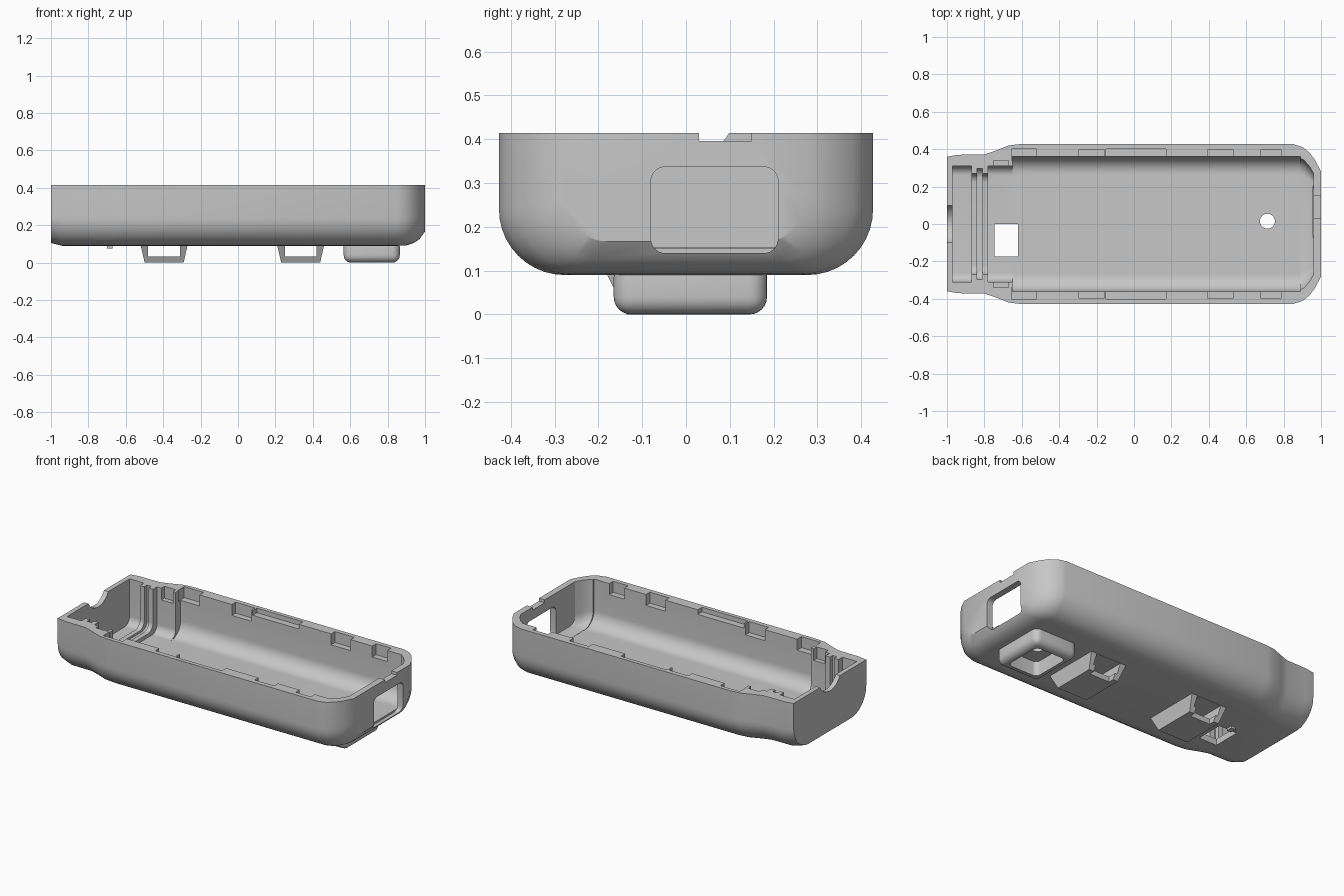
import bpy, bmesh
from math import sin, cos, pi
from mathutils import Matrix

old = bpy.data.objects.get("Cube")
if old:
    bpy.data.objects.remove(old, do_unlink=True)

grey = bpy.data.materials.new("plain grey plastic")
grey.use_nodes = True
GREY = (0.57, 0.57, 0.57, 1)
grey.diffuse_color = GREY
grey.node_tree.nodes["Principled BSDF"].inputs["Base Color"].default_value = GREY

TOP, FLOOR, OVER = 0.414, 0.13, 0.6


def finish(bm, name):
    bmesh.ops.recalc_face_normals(bm, faces=bm.faces[:])
    mesh = bpy.data.meshes.new(name)
    bm.to_mesh(mesh)
    bm.free()
    mesh.materials.append(grey)
    obj = bpy.data.objects.new(name, mesh)
    bpy.context.collection.objects.link(obj)
    return obj


def trough(name, sections, top, steps=10):
    """Loft of round-cornered U sections (x, half width, bottom, radius) along x."""
    bm = bmesh.new()
    rings = []
    for x, w, zb, r in sections:
        half = [(w, top)]
        for i in range(steps + 1):
            a = pi / 2 * i / steps
            half.append((w - r + r * cos(a), zb + r - r * sin(a)))
        pts = half + [(-y, z) for y, z in reversed(half)]
        rings.append([bm.verts.new((x, y, z)) for y, z in pts])
    n = len(rings[0])
    for a, b in zip(rings, rings[1:]):
        for i in range(n):
            j = (i + 1) % n
            bm.faces.new((a[i], a[j], b[j], b[i]))
    bm.faces.new(rings[0])
    bm.faces.new(rings[-1])
    return finish(bm, name)


def box(name, x, y, z, bevel=0, axis=None, taper=(1, 1)):
    """Box from ranges; bevel all edges or only those along one axis; taper narrows the bottom."""
    bm = bmesh.new()
    bmesh.ops.create_cube(bm, size=1)
    for v in bm.verts:
        kx, ky = taper if v.co.z < 0 else (1, 1)
        v.co = (sum(x) / 2 + v.co.x * kx * (x[1] - x[0]),
                sum(y) / 2 + v.co.y * ky * (y[1] - y[0]),
                sum(z) / 2 + v.co.z * (z[1] - z[0]))
    if bevel:
        edges = [e for e in bm.edges if axis is None or
                 abs((e.verts[0].co - e.verts[1].co).normalized()[axis]) > 0.9]
        bmesh.ops.bevel(bm, geom=edges, offset=bevel, segments=6, profile=0.5, affect='EDGES')
    return finish(bm, name)


def cylinder(name, radius, depth, centre, turn=None):
    bm = bmesh.new()
    matrix = Matrix.Translation(centre)
    if turn:
        matrix = matrix @ Matrix.Rotation(pi / 2, 4, turn)
    bmesh.ops.create_cone(bm, cap_ends=True, segments=48, radius1=radius, radius2=radius,
                          depth=depth, matrix=matrix)
    return finish(bm, name)


def apply(target, tools, operation='DIFFERENCE'):
    """Boolean each tool into the target, then drop the tools."""
    for tool in tools:
        mod = target.modifiers.new("cut", 'BOOLEAN')
        mod.operation, mod.solver, mod.object = operation, 'EXACT', tool
        graph = bpy.context.evaluated_depsgraph_get()
        mesh = bpy.data.meshes.new_from_object(target.evaluated_get(graph))
        target.modifiers.clear()
        target.data = mesh
        bpy.data.objects.remove(tool, do_unlink=True)


def smooth(obj):
    bpy.ops.object.select_all(action='DESELECT')
    obj.select_set(True)
    bpy.context.view_layer.objects.active = obj
    bpy.ops.object.shade_smooth_by_angle(angle=0.5)


# Outer tray, narrow at one end and rounded at the other
shell = trough("tray_shell", [
    (-1, 0.36, 0.105, 0.15), (-0.94, 0.37, 0.09, 0.15), (-0.8, 0.372, 0.09, 0.15),
    (-0.74, 0.392, 0.09, 0.15), (-0.67, 0.42, 0.09, 0.15), (-0.61, 0.427, 0.09, 0.15),
    (0.85, 0.427, 0.09, 0.15), (0.9, 0.412, 0.092, 0.15), (0.94, 0.38, 0.105, 0.14),
    (0.97, 0.338, 0.125, 0.125), (1, 0.28, 0.167, 0.1)], TOP)

# Foot block under the wide end
apply(shell, [box("foot", (0.565, 0.865), (-0.165, 0.185), (0, 0.125), 0.04)], 'UNION')

# Main cavity with a rising, narrowing end, and the compartments of the narrow end
apply(shell, [
    trough("main_cavity", [(-0.65, 0.36, FLOOR, 0.09), (0.89, 0.36, FLOOR, 0.09)], OVER),
    trough("wide_end_cavity", [(0.88, 0.355, FLOOR, 0.09), (0.91, 0.34, 0.134, 0.085),
                               (0.94, 0.305, 0.142, 0.07), (0.96, 0.27, 0.153, 0.05)], OVER),
    trough("end_cavity", [(-0.97, 0.31, FLOOR, 0.05), (-0.87, 0.31, FLOOR, 0.05)], OVER),
    trough("rib_gap", [(-0.88, 0.27, 0.153, 0.05), (-0.77, 0.27, 0.153, 0.05)], OVER),
    trough("board_slot", [(-0.84, 0.297, 0.14, 0.05), (-0.81, 0.297, 0.14, 0.05)], OVER),
    trough("neck_cavity", [(-0.78, 0.31, FLOOR, 0.05), (-0.64, 0.31, FLOOR, 0.05)], OVER),
])

# Latch pockets along both rims: x range, inner and outer y, bottom z
pockets = [(-0.75, -0.67, 0.3, 0.34, 0.34), (-0.655, -0.52, 0.34, 0.402, 0.345),
           (-0.295, -0.16, 0.34, 0.398, 0.345), (-0.15, 0.17, 0.34, 0.402, 0.385),
           (0.395, 0.53, 0.34, 0.398, 0.345), (0.68, 0.785, 0.34, 0.398, 0.345)]
for x0, x1, y0, y1, z0 in pockets:
    apply(shell, [box("pocket", (x0, x1), sorted((s * y0, s * y1)), (z0, OVER))
                  for s in (1, -1)])

# Openings in the ends, floor and foot
apply(shell, [
    box("port_window", (0.957, 1.1), (-0.08, 0.21), (0.14, 0.337), 0.032, 0),
    box("rim_notch", (0.9, 1.1), (0.03, 0.15), (0.396, OVER)),
    cylinder("cable_notch", 0.112, 0.2, (-1, 0, 0.468), 'Y'),
    box("floor_hatch", (-0.745, -0.62), (-0.175, 0), (-0.1, 0.2)),
    box("foot_pit", (0.61, 0.82), (-0.115, 0.135), (-0.01, 0.09), 0.03, 2),
    cylinder("floor_hole", 0.04, 0.4, (0.713, 0.015, 0.1)),
])
smooth(shell)

# Strap loops: tapered blocks with a passage from front to back and a notched back lip
for name, x in (("strap_loop_right", -0.395), ("strap_loop_left", 0.335)):
    loop = box(name, (x - 0.127, x + 0.127), (-0.185, 0.185), (0, 0.1), taper=(0.82, 0.73))
    apply(loop, [box("passage", (x - 0.085, x + 0.085), (-0.3, 0.3), (0.033, 0.089)),
                 box("lip_notch", (x - 0.07, x + 0.07), (0.1, 0.3), (-0.1, 0.05))])
    smooth(loop)

# Small catch beside the floor hatch
box("hatch_catch", (-0.7, -0.67), (0.005, 0.045), (0.076, 0.1))
